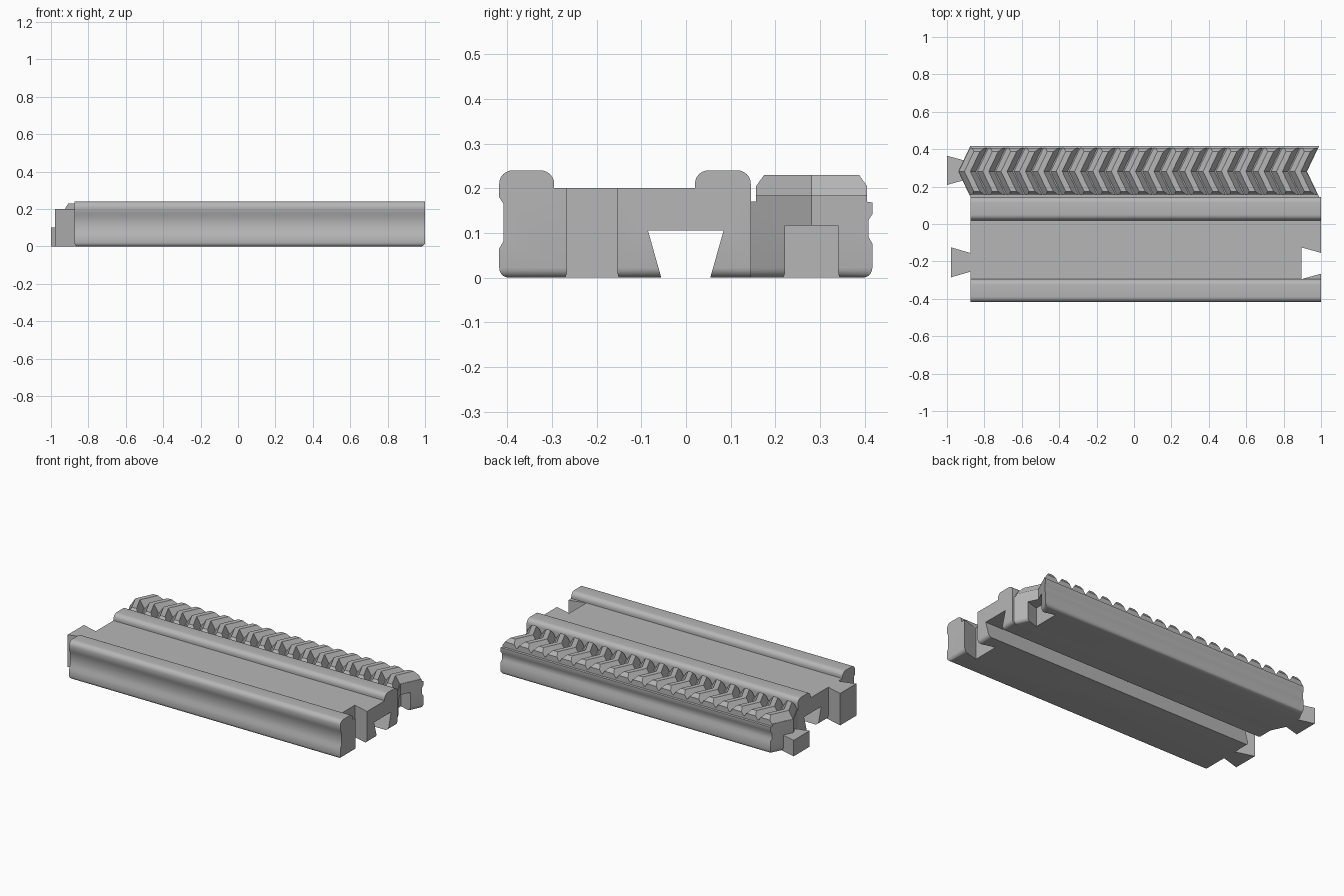
import bpy, bmesh
from mathutils import Vector

if "Cube" in bpy.data.objects:
    bpy.data.objects.remove(bpy.data.objects["Cube"])

GREY = (0.47, 0.47, 0.47, 1)
mat = bpy.data.materials.new("plain grey")
mat.use_nodes = True
mat.diffuse_color = GREY
mat.node_tree.nodes["Principled BSDF"].inputs["Base Color"].default_value = GREY

BODY_LEFT, BODY_RIGHT = -0.875, 1.0
RACK_RIGHT, RACK_MID, RACK_HALF, CHEVRON = 0.99, 0.281, 0.136, 0.065
SEAM = 0.145


def prism(points, place, direction):
    """Extrude a flat outline along a direction."""
    bm = bmesh.new()
    face = bm.faces.new([bm.verts.new(place(*p)) for p in points])
    out = bmesh.ops.extrude_face_region(bm, geom=[face])["geom"]
    moved = [g for g in out if isinstance(g, bmesh.types.BMVert)]
    bmesh.ops.translate(bm, verts=moved, vec=Vector(direction))
    bmesh.ops.recalc_face_normals(bm, faces=bm.faces)
    return bm


def along_x(points, x0, x1):
    return prism(points, lambda y, z: (x0, y, z), (x1 - x0, 0, 0))


def upright(points, z0, z1):
    return prism(points, lambda x, y: (x, y, z0), (0, 0, z1 - z0))


def dovetail(x0, half0, x1, half1, y, z0, z1):
    return upright([(x0, y - half0), (x1, y - half1), (x1, y + half1), (x0, y + half0)], z0, z1)


def round_edges(bm, rule, radius, steps):
    edges = [e for e in bm.edges if rule(e.verts[0].co, e.verts[1].co)]
    bmesh.ops.bevel(bm, geom=edges, offset=radius, segments=steps, profile=0.5,
                    affect='EDGES', clamp_overlap=True)


def round_bottom(bm):
    round_edges(bm, lambda a, b: max(a.z, b.z) < 0.001
                and not (abs(a.y - SEAM) < 0.001 and abs(b.y - SEAM) < 0.001), 0.022, 5)


def bend_to_chevron(bm):
    """Split along the middle of the rack and pull the middle to -x."""
    geom = bm.verts[:] + bm.edges[:] + bm.faces[:]
    bmesh.ops.bisect_plane(bm, geom=geom, dist=1e-5, plane_co=(0, RACK_MID, 0), plane_no=(0, 1, 0))
    for v in bm.verts:
        v.co.x -= CHEVRON * (1 - abs(v.co.y - RACK_MID) / RACK_HALF)


def finish(bm, name, cutters=()):
    bmesh.ops.recalc_face_normals(bm, faces=bm.faces)
    mesh = bpy.data.meshes.new(name)
    bm.to_mesh(mesh)
    bm.free()
    ob = bpy.data.objects.new(name, mesh)
    bpy.context.collection.objects.link(ob)
    mesh.materials.append(mat)
    bpy.ops.object.select_all(action='DESELECT')
    ob.select_set(True)
    bpy.context.view_layer.objects.active = ob
    for cutter in cutters:
        tool = bpy.data.objects.new("cutter", bpy.data.meshes.new("cutter"))
        cutter.to_mesh(tool.data)
        cutter.free()
        tool.data.materials.append(mat)
        tool.hide_render = True
        bpy.context.collection.objects.link(tool)
        mod = ob.modifiers.new("cut", 'BOOLEAN')
        mod.operation, mod.solver, mod.object = 'DIFFERENCE', 'EXACT', tool
        bpy.ops.object.modifier_apply(modifier=mod.name)
        bpy.data.objects.remove(tool)
    bpy.ops.object.shade_smooth_by_angle(angle=0.6)
    return ob


# Track body: two round-topped rails with a flat floor, and a grooved front
body = along_x([(-0.418, 0), (-0.418, 0.065), (-0.408, 0.082), (-0.408, 0.165), (-0.418, 0.18),
                (-0.418, 0.24), (-0.295, 0.24), (-0.295, 0.2), (0.02, 0.2), (0.02, 0.24),
                (SEAM, 0.24), (SEAM, 0)], BODY_LEFT, BODY_RIGHT)
round_edges(body, lambda a, b: min(a.z, b.z) > 0.239 and abs(a.y - b.y) < 0.001, 0.03, 6)
round_bottom(body)
slot = along_x([(-0.0525, -0.01), (-0.085, 0.105), (0.084, 0.105), (0.0515, -0.01)], -1.1, 1.1)
socket = dovetail(0.895, 0.085, 1.01, 0.053, -0.21, -0.05, 0.3)
finish(body, "track_body", [slot, socket])

# Rack bed: chevron-ended bar with a grooved back
bed = along_x([(SEAM, 0), (SEAM, 0.17), (0.157, 0.17), (0.157, 0.184), (0.405, 0.184), (0.405, 0.17),
               (0.417, 0.168), (0.417, 0.142), (0.408, 0.128), (0.408, 0.092), (0.417, 0.076),
               (0.417, 0)], BODY_LEFT, RACK_RIGHT)
round_bottom(bed)
bend_to_chevron(bed)
finish(bed, "rack_bed", [dovetail(0.872, 0.083, 0.99, 0.048, RACK_MID, -0.05, 0.117)])

# Rack teeth: chamfered ridges, bent to the same chevron
TEETH = 19
pitch = (RACK_RIGHT - BODY_LEFT) / TEETH
teeth = bmesh.new()
for i in range(TEETH):
    x = BODY_LEFT + pitch * (i + 0.5)
    rings = []
    for z, half, inset in ((0.18, 0.048, 0), (0.205, 0.032, 0), (0.23, 0.016, 0.018)):
        y0, y1 = 0.157 + inset, 0.405 - inset
        rings.append([teeth.verts.new(c) for c in ((x - half, y0, z), (x + half, y0, z),
                                                   (x + half, y1, z), (x - half, y1, z))])
    teeth.faces.new(rings[0])
    teeth.faces.new(rings[-1])
    for low, high in zip(rings, rings[1:]):
        for k in range(4):
            n = (k + 1) % 4
            teeth.faces.new((low[k], low[n], high[n], high[k]))
bend_to_chevron(teeth)
finish(teeth, "rack_teeth")

# Dovetail tabs on the other end
finish(dovetail(-0.978, 0.08, -0.84, 0.04, -0.205, 0, 0.2), "body_tab")
finish(dovetail(-1.0, 0.078, -0.89, 0.048, 0.287, 0, 0.1), "rack_tab")
